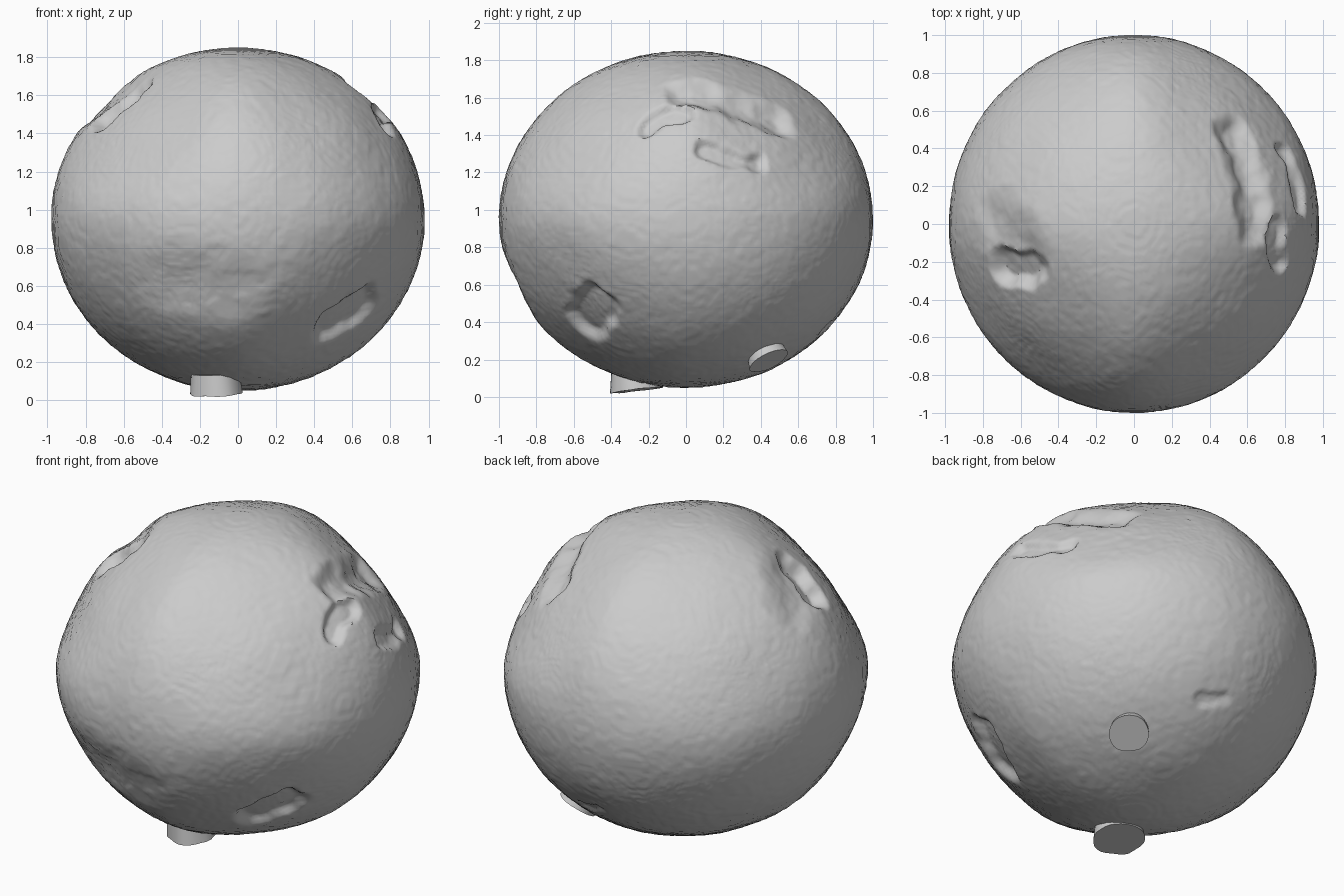
import bpy
import bmesh
import math
from mathutils import Vector, noise
from mathutils.geometry import intersect_point_line

cube = bpy.data.objects.get("Cube")
if cube:
    bpy.data.objects.remove(cube, do_unlink=True)

CENTRE = Vector((0, 0, 0.95))
RADII = Vector((0.98, 1.0, 0.9))
STEP = 0.006

stone = bpy.data.materials.new("pale_grey_stone")
stone.use_nodes = True
stone.diffuse_color = (0.6, 0.6, 0.6, 1)
stone.node_tree.nodes["Principled BSDF"].inputs["Base Color"].default_value = stone.diffuse_color


def on_body(x, y, side):
    """Point of the plain body above or below (x, y)."""
    h = math.sqrt(max(0, 1 - (x / RADII.x) ** 2 - (y / RADII.y) ** 2))
    return Vector((x, y, side * RADII.z * h))


def outward(p):
    return Vector([p[i] / RADII[i] ** 2 for i in range(3)]).normalized()


def smooth(t):
    t = min(1, max(0, t))
    return t * t * (3 - 2 * t)


# How far each corner of the ball is flattened, by the signs of x, y, z
corners = {
    (True, True, True): 0.06, (False, False, True): 0.06,
    (True, False, True): 0.035, (False, True, True): 0.025,
    (True, False, False): 0.035, (False, False, False): 0.02,
    (True, True, False): 0.0, (False, True, False): 0.01,
}

# Dents along a line: start, end, radius, depth, edge softness
dents = [
    (on_body(0.56, 0.52, 1), on_body(0.65, 0.02, 1), 0.15, 0.055, 0.9),
    (on_body(0.83, 0.4, 1), on_body(0.89, 0.1, 1), 0.07, 0.035, 0.7),
    (on_body(0.75, 0.0, 1), on_body(0.78, -0.2, 1), 0.08, 0.04, 0.6),
    (on_body(-0.74, 0.0, 1), on_body(-0.62, -0.1, 1), 0.22, 0.045, 1.0),
    (on_body(-0.72, -0.23, 1), on_body(-0.58, -0.24, 1), 0.14, 0.075, 0.7),
    (on_body(0.55, -0.54, -1), on_body(0.66, -0.5, -1), 0.17, 0.05, 0.5),
    (on_body(0.14, 0.75, -1), on_body(0.02, 0.8, -1), 0.05, 0.015, 0.8),
    (on_body(-0.35, -0.86, -1), on_body(-0.02, -0.92, -1), 0.27, 0.03, 1.0),
]


def sculpt(p):
    base = p.copy()
    out = outward(base)
    # Flattened corners between the axes
    u = Vector([p[i] / RADII[i] for i in range(3)])
    corner = smooth(abs(u.x * u.y * u.z) * math.sqrt(27))
    p = p - out * corner * corners[(u.x > 0, u.y > 0, u.z > 0)]
    # Dents with ragged rims
    push = 0
    for a, b, radius, depth, soft in dents:
        near, t = intersect_point_line(base, a, b)
        near = a.lerp(b, min(1, max(0, t)))
        d = (base - near).length + 0.04 * noise.noise(base * 9)
        push = max(push, depth * smooth((radius - d) / (radius * soft)))
    # Gentle unevenness and faint terraces
    rough = 0.004 * noise.noise(base * 4) + 0.002 * noise.noise(base * 20)
    p = p + out * (rough - push)
    return Vector([c * 0.5 + round(c / STEP) * STEP * 0.5 for c in p])


def add_object(name, bm, angle):
    mesh = bpy.data.meshes.new(name)
    bm.to_mesh(mesh)
    bm.free()
    mesh.materials.append(stone)
    obj = bpy.data.objects.new(name, mesh)
    bpy.context.collection.objects.link(obj)
    bpy.ops.object.select_all(action="DESELECT")
    obj.select_set(True)
    bpy.context.view_layer.objects.active = obj
    bpy.ops.object.shade_smooth_by_angle(angle=math.radians(angle))


# Main body
bm = bmesh.new()
bmesh.ops.create_icosphere(bm, subdivisions=7, radius=1)
for v in bm.verts:
    v.co = sculpt(v.co * RADII) + CENTRE
add_object("stone_body", bm, 40)


def stub(name, x, y, radius, height, axis):
    """Broken-off knob with a flat, ragged end."""
    bm = bmesh.new()
    bmesh.ops.create_cone(bm, cap_ends=True, segments=28, depth=height * 2,
                          radius1=radius * 0.9, radius2=radius)
    turn = axis.to_track_quat("Z", "Y")
    place = on_body(x, y, -1) + CENTRE
    for v in bm.verts:
        wobble = 1 + 0.08 * noise.noise(v.co * 12)
        v.co = turn @ (v.co * wobble) + place
    add_object(name, bm, 35)


# Knobs underneath
stub("bottom_knob", -0.12, -0.27, 0.14, 0.055, Vector((0.05, 0.12, -1)))
stub("back_knob", 0.39, 0.43, 0.11, 0.035, outward(on_body(0.39, 0.43, -1)))
